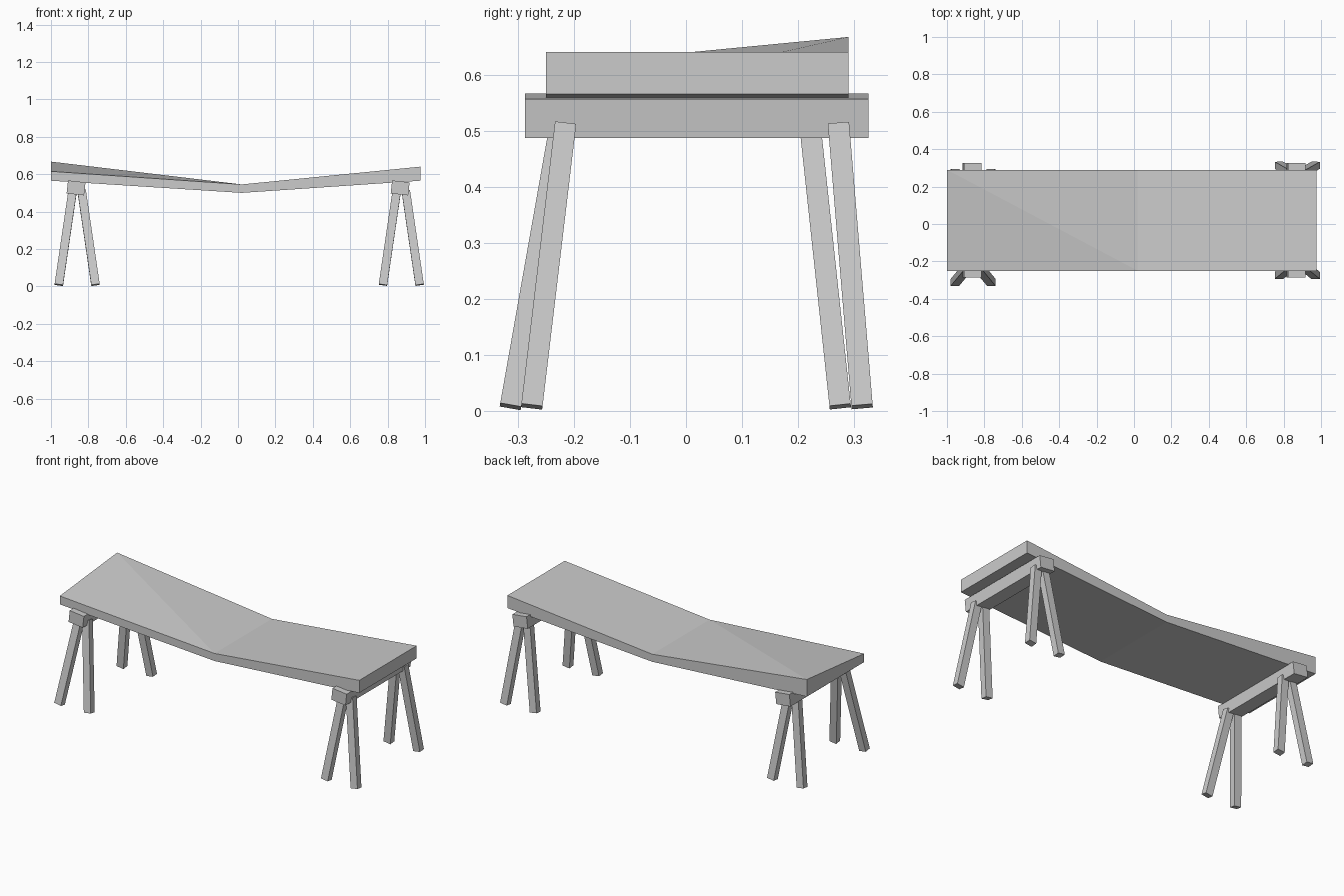
import bpy, bmesh
from mathutils import Vector, Matrix

cube = bpy.data.objects.get("Cube")
if cube:
    bpy.data.objects.remove(cube, do_unlink=True)

# One plain grey for everything
grey = bpy.data.materials.new("plain_grey")
grey.use_nodes = True
colour = (0.6, 0.6, 0.6, 1)
grey.diffuse_color = colour
grey.node_tree.nodes["Principled BSDF"].inputs["Base Color"].default_value = colour


def finish(name, bm):
    bmesh.ops.recalc_face_normals(bm, faces=bm.faces)
    mesh = bpy.data.meshes.new(name)
    bm.to_mesh(mesh)
    bm.free()
    mesh.materials.append(grey)
    obj = bpy.data.objects.new(name, mesh)
    bpy.context.collection.objects.link(obj)
    return obj


def box(name, size, matrix):
    bm = bmesh.new()
    bmesh.ops.create_cube(bm, size=1, matrix=matrix @ Matrix.Diagonal((*size, 1)))
    return finish(name, bm)


def leg(name, foot, top):
    """Square bar along the line from foot to top, with ends cut square."""
    foot, top = Vector(foot), Vector(top)
    z = (top - foot).normalized()
    y = z.cross(Vector((1, 0, 0))).normalized()
    x = y.cross(z)
    turn = Matrix((x, y, z)).transposed().to_4x4()
    place = Matrix.Translation((foot + top) / 2) @ turn
    return box(name, (0.045, 0.038, (top - foot).length), place)


# Sagging top: one section each at left end, fold and right end
FRONT, BACK = -0.25, 0.29
sections = [  # x, underside, front top, back top
    (-1.0, 0.565, 0.615, 0.667),
    (0.02, 0.50, 0.545, 0.545),
    (0.975, 0.565, 0.64, 0.64),
]
bm = bmesh.new()
rings = [[bm.verts.new(p) for p in ((x, FRONT, low), (x, BACK, low), (x, BACK, tb), (x, FRONT, tf))]
         for x, low, tf, tb in sections]
for i, (a, b) in enumerate(zip(rings, rings[1:])):
    for j in range(4):
        k = (j + 1) % 4
        if i == 0 and j == 2:
            # Twisted half of the top folds along its diagonal
            bm.faces.new((a[j], a[k], b[k]))
            bm.faces.new((a[j], b[k], b[j]))
        else:
            bm.faces.new((a[j], a[k], b[k], b[j]))
bm.faces.new(rings[0])
bm.faces.new(rings[-1])
finish("bench_top", bm)

# Two trestles: a beam and two splayed leg pairs each
trestles = {
    # name: (centre x, {end: (foot y, top y)})
    "right": (-0.866, {"front": (-0.313, -0.224), "back": (0.275, 0.221)}),
    "left": (0.867, {"front": (-0.275, -0.215), "back": (0.314, 0.272)}),
}
for side, (cx, ends) in trestles.items():
    place = Matrix.Translation((cx, 0.019, 0.5265)) @ Matrix.Rotation(0.11, 4, 'Y')
    box(side + "_beam", (0.094, 0.612, 0.07), place)
    for end, (foot_y, top_y) in ends.items():
        for tag, s in (("inner", -1), ("outer", 1)):
            direction = s if cx > 0 else -s
            leg(f"{side}_{end}_{tag}_leg",
                (cx + 0.006 + direction * 0.098, foot_y, 0.008),
                (cx + 0.006 + direction * 0.024, top_y, 0.511))
